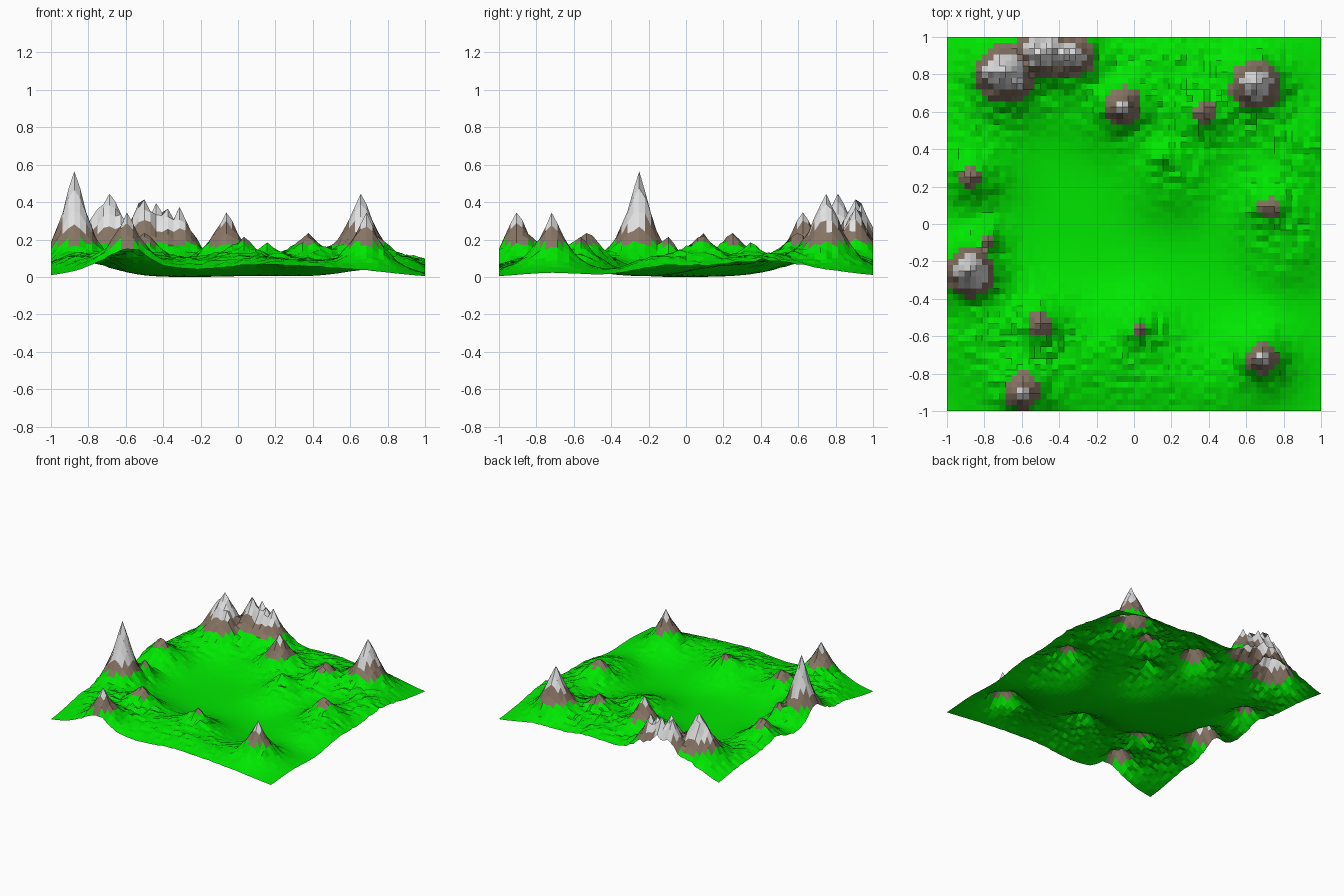
import bpy, bmesh, math, random
from mathutils import Vector, noise

random.seed(4)
N = 64                      # cells per side
STEP = 2.0 / N

# peaks: x, y, height, falloff width
PEAKS = [
    (-0.87, -0.26, 0.57, 0.090), (-0.77, -0.09, 0.22, 0.07),
    (-0.69, 0.82, 0.45, 0.120), (-0.76, 0.80, 0.37, 0.10), (-0.63, 0.76, 0.34, 0.08),
    (-0.50, 0.91, 0.42, 0.100), (-0.44, 0.94, 0.40, 0.09), (-0.53, 0.94, 0.40, 0.09),
    (-0.38, 0.91, 0.37, 0.10), (-0.31, 0.90, 0.38, 0.085),
    (-0.06, 0.64, 0.35, 0.085), (0.38, 0.59, 0.24, 0.085), (0.66, 0.76, 0.45, 0.098),
    (0.17, 0.35, 0.19, 0.06), (-0.87, 0.24, 0.24, 0.09), (0.73, 0.08, 0.24, 0.085),
    (-0.50, -0.53, 0.24, 0.085), (0.03, -0.55, 0.22, 0.075),
    (0.69, -0.71, 0.35, 0.080), (-0.60, -0.91, 0.35, 0.085),
]
# broad low hills: x, y, strength, radius
HILLS = [
    (-0.87, -0.28, 0.80, 0.24), (-0.70, 0.80, 0.80, 0.23), (-0.35, 0.88, 0.80, 0.26),
    (-0.06, 0.64, 0.80, 0.22), (0.38, 0.60, 0.80, 0.22), (0.66, 0.75, 0.80, 0.24),
    (0.20, 0.26, 0.80, 0.20), (-0.87, 0.24, 0.80, 0.20), (0.75, 0.06, 0.85, 0.20),
    (-0.50, -0.56, 0.80, 0.20), (0.03, -0.60, 0.80, 0.20), (0.69, -0.71, 0.75, 0.22),
    (-0.60, -0.88, 0.75, 0.22), (0.88, 0.42, 0.80, 0.22), (0.82, -0.15, 0.70, 0.18),
    (-0.82, -0.62, 0.70, 0.20), (0.18, 0.88, 0.70, 0.24), (0.12, -0.84, 0.60, 0.24),
    (-0.90, 0.52, 0.50, 0.20), (-0.22, -0.72, 0.55, 0.20), (0.42, -0.86, 0.40, 0.18),
]


def rolling(x, y):
    """Saturating sum of the broad hills, 0..1."""
    keep = 1.0
    for hx, hy, s, r in HILLS:
        keep *= 1 - s * math.exp(-((x - hx) ** 2 + (y - hy) ** 2) / (1.6 * r * r))
    return 1 - keep


def low(x, y):
    return 0.004 + 0.145 * rolling(x, y) ** 1.2


def snap(v):
    return round((v + 1) / STEP) * STEP - 1


SPIKES = [(snap(px), snap(py), h - low(snap(px), snap(py)), w) for px, py, h, w in PEAKS]


def height(x, y):
    base = low(x, y)
    spike = 0.0
    rmin = 9.0
    for px, py, h, w in SPIKES:
        r = math.hypot(x - px, y - py)
        rmin = min(rmin, r)
        spike = max(spike, h * math.exp(-(r / w) ** 1.35))
    z = base + spike
    # roughness grows with height, peak tips stay exact
    if rmin > 0.01:
        rough = min(1.0, z / 0.13) ** 2
        n = noise.noise(Vector((x * 7, y * 7, 3.1)))
        z += rough * (0.010 * n + random.uniform(-0.013, 0.013))
    return max(0.0, z)


def material(name, rgb):
    m = bpy.data.materials.new(name)
    m.diffuse_color = (*rgb, 1)
    return m


# terrain sheet
bm = bmesh.new()
grid = [[bm.verts.new((-1 + i * STEP, -1 + j * STEP, height(-1 + i * STEP, -1 + j * STEP)))
         for i in range(N + 1)] for j in range(N + 1)]
zmin = min(v.co.z for v in bm.verts)
for v in bm.verts:
    v.co.z -= zmin

# faces coloured by altitude: grass, rock, snow
for j in range(N):
    for i in range(N):
        f = bm.faces.new((grid[j][i], grid[j][i + 1], grid[j + 1][i + 1], grid[j + 1][i]))
        z = sum(v.co.z for v in f.verts) / 4
        f.material_index = 0 if z < 0.175 else 1 if z < 0.268 else 2

mesh = bpy.data.meshes.new("mountain_terrain")
bm.to_mesh(mesh)
bm.free()
for name, rgb in (("grass green", (0.0, 0.80, 0.0)),
                  ("rock brown", (0.24, 0.175, 0.128)),
                  ("snow white", (0.75, 0.75, 0.75))):
    mesh.materials.append(material(name, rgb))
obj = bpy.data.objects.new("mountain_terrain", mesh)
bpy.context.collection.objects.link(obj)
